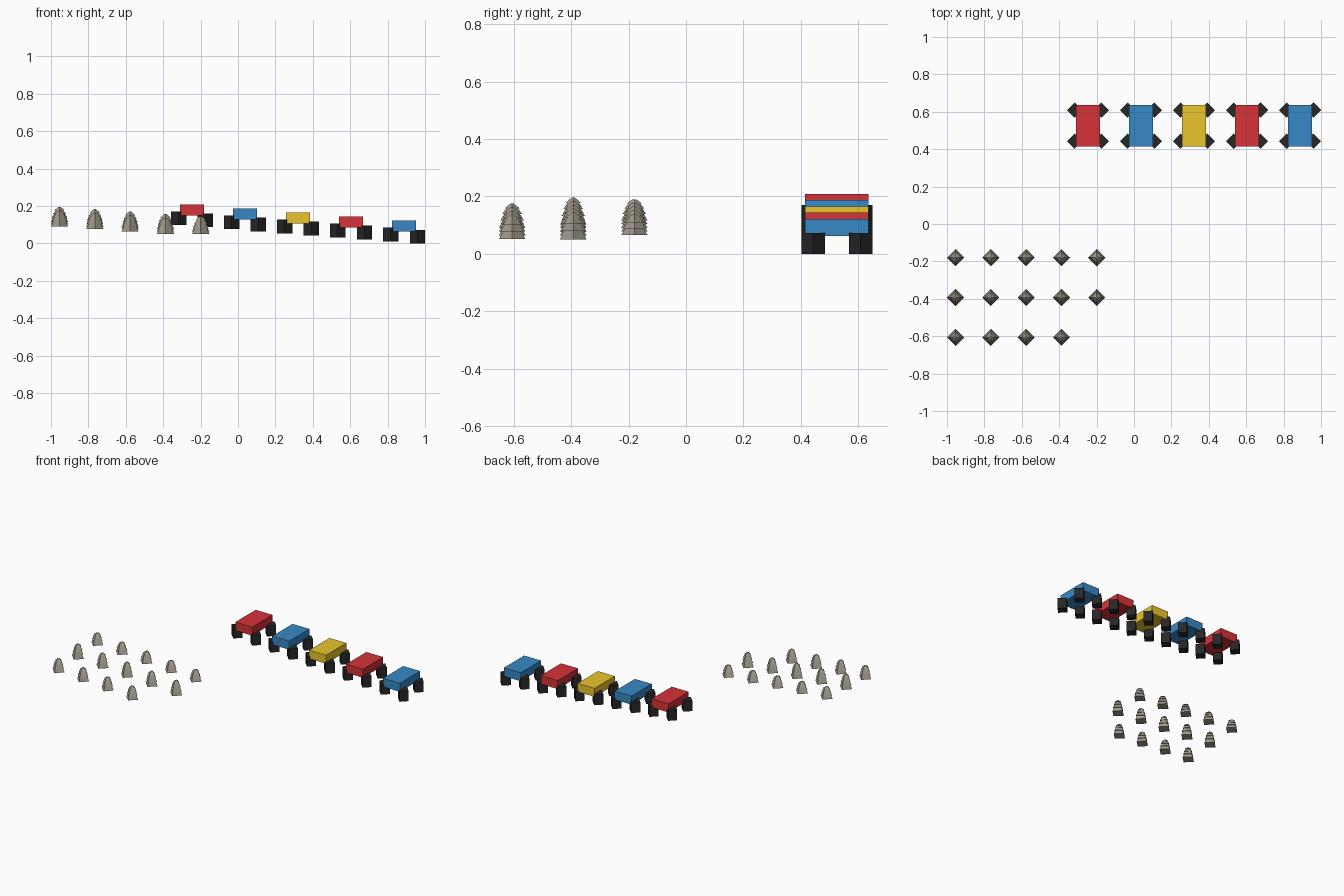
import bpy, bmesh, math
from mathutils import Matrix

if "Cube" in bpy.data.objects:
    bpy.data.objects.remove(bpy.data.objects["Cube"])


def material(name, rgb):
    m = bpy.data.materials.new(name)
    m.diffuse_color = (*rgb, 1)
    m.use_nodes = True
    m.node_tree.nodes["Principled BSDF"].inputs["Base Color"].default_value = m.diffuse_color
    return m


RED = material("red paint", (0.68, 0.033, 0.04))
BLUE = material("blue paint", (0.038, 0.25, 0.56))
YELLOW = material("yellow paint", (0.83, 0.56, 0.027))
RUBBER = material("rubber", (0.02, 0.02, 0.02))
STONE = material("stone", (0.36, 0.325, 0.265))


def finish(bm, name, mat, loc):
    mesh = bpy.data.meshes.new(name)
    bm.to_mesh(mesh)
    bm.free()
    mesh.materials.append(mat)
    ob = bpy.data.objects.new(name, mesh)
    ob.location = loc
    bpy.context.collection.objects.link(ob)
    return ob


def frustum(bm, z0, z1, r0, r1):
    # four-sided frustum with its corners on the x and y axes
    bmesh.ops.create_cone(bm, cap_ends=True, segments=4, radius1=r0, radius2=r1,
                          depth=z1 - z0,
                          matrix=Matrix.Translation((0, 0, (z0 + z1) / 2)))


# Row of cars stepping down a gentle slope towards +x
SLOPE = 0.0766
CAR_STEP = 0.2835
for i, paint in enumerate((RED, BLUE, YELLOW, RED, BLUE)):
    x = -0.246 + i * CAR_STEP
    ground = 0.0055 + (4 - i) * CAR_STEP * SLOPE

    # car body
    bm = bmesh.new()
    bmesh.ops.create_cube(bm, size=1, matrix=Matrix.Diagonal((0.13, 0.222, 0.059, 1)))
    finish(bm, f"car_body_{i + 1}", paint, (x, 0.526, ground + 0.087))

    # four diamond-section wheels, each on its own ground height
    for sx in (-1, 1):
        for sy in (-1, 1):
            bm = bmesh.new()
            frustum(bm, 0, 0.073, 0.041, 0.041)
            dx = sx * 0.0715
            finish(bm, f"car_wheel_{i + 1}", RUBBER,
                   (x + dx, 0.526 + sy * 0.083, ground - dx * SLOPE))

# Stepped stone mounds: (height, radius at bottom, radius at top) of each tier,
# every tier overhanging the one below
TIERS = ((0.026, 0.046, 0.033), (0.022, 0.041, 0.027),
         (0.019, 0.034, 0.020), (0.016, 0.026, 0.006))
TOTAL = sum(t[0] for t in TIERS)
STEP = 0.1887
DROP = 0.0128

# Rows of mounds: (y, count, base height at first column, mound height)
ROWS = ((-0.606, 4, 0.090, 0.085),
        (-0.393, 5, 0.102, 0.094),
        (-0.180, 5, 0.116, 0.074))
for r, (y, count, base, height) in enumerate(ROWS):
    for c in range(count):
        bm = bmesh.new()
        z = 0.0
        for h, r0, r1 in TIERS:
            dz = h * height / TOTAL
            frustum(bm, z, z + dz, r0, r1)
            z += dz
        finish(bm, f"stone_mound_{r + 1}_{c + 1}", STONE,
               (-0.954 + c * STEP, y, base - c * DROP))
